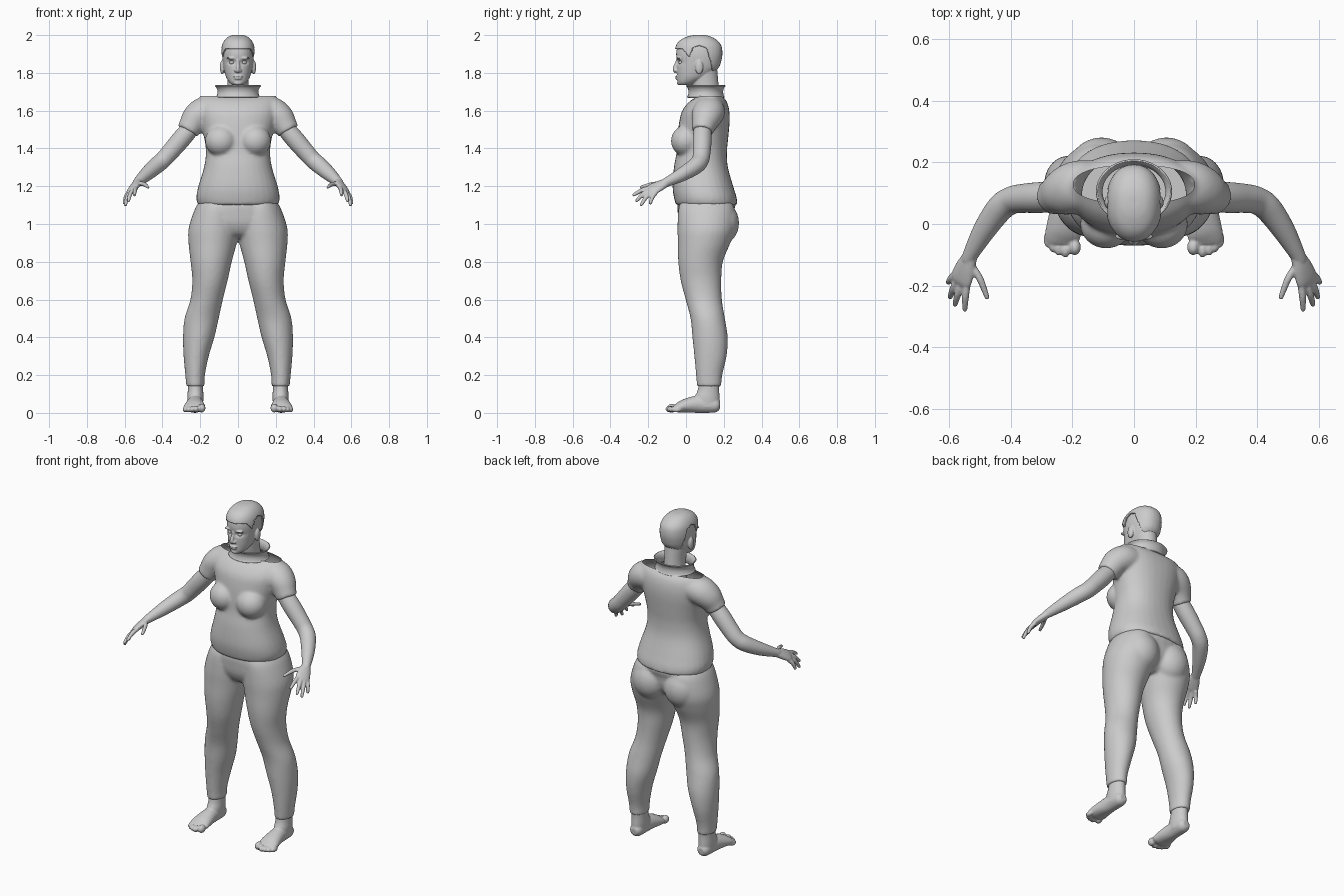
import bpy, bmesh, math
from mathutils import Vector, Matrix


def spline(rows, steps=5):
    """Catmull-Rom through rows of numbers."""
    out = []
    for i in range(len(rows) - 1):
        a, b, c, d = (rows[max(i - 1, 0)], rows[i], rows[i + 1], rows[min(i + 2, len(rows) - 1)])
        for s in range(steps):
            t = s / steps
            out.append([0.5 * (2 * q + (r - p) * t + (2 * p - 5 * q + 4 * r - w) * t * t
                               + (3 * q - p - 3 * r + w) * t ** 3) for p, q, r, w in zip(a, b, c, d)])
    return out + [list(rows[-1])]


def tube(bm, rows, hint=(1, 0, 0), flat=False, n=32, power=2.0, caps=True):
    """Loft ellipses (x, y, z, ra, rb) along a path."""
    pts, rings = spline(rows), []
    for i, (x, y, z, ra, rb) in enumerate(pts):
        u, v = Vector((1, 0, 0)), Vector((0, 1, 0))
        if not flat:
            t = (Vector(pts[min(i + 1, len(pts) - 1)][:3]) - Vector(pts[max(i - 1, 0)][:3])).normalized()
            u = Vector(hint)
            u = (u - t * u.dot(t)).normalized()
            v = t.cross(u)
        ring = []
        for k in range(n):
            c, s = math.cos(2 * math.pi * k / n), math.sin(2 * math.pi * k / n)
            c, s = (math.copysign(abs(w) ** (2 / power), w) for w in (c, s))
            ring.append(bm.verts.new(Vector((x, y, z)) + u * c * max(ra, .002) + v * s * max(rb, .002)))
        rings.append(ring)
    for a, b in zip(rings, rings[1:]):
        for k in range(n):
            bm.faces.new((a[k], a[(k + 1) % n], b[(k + 1) % n], b[k]))
    if caps:
        bm.faces.new(rings[0][::-1])
        bm.faces.new(rings[-1])


def sections(bm, rows, **kw):
    """Loft horizontal sections given as (z, x0, x1, y0, y1)."""
    tube(bm, [((a + b) / 2, (c + d) / 2, z, (b - a) / 2, (d - c) / 2) for z, a, b, c, d in rows], flat=True, **kw)


def centred(bm, rows, **kw):
    sections(bm, [(z, -w, w, a, b) for z, w, a, b in rows], **kw)


def ball(bm, c, r):
    bmesh.ops.create_uvsphere(bm, u_segments=24, v_segments=16, radius=1,
                              matrix=Matrix.Translation(c) @ Matrix.Diagonal((*r, 1)))


def mirror(bm):
    d = bmesh.ops.duplicate(bm, geom=bm.verts[:] + bm.edges[:] + bm.faces[:])['geom']
    for v in d:
        if isinstance(v, bmesh.types.BMVert):
            v.co.x *= -1
    bmesh.ops.reverse_faces(bm, faces=[f for f in d if isinstance(f, bmesh.types.BMFace)])


def finish(name, bm, voxel=0, smooth=4, thick=0, edit=None):
    """Fuse the pieces into one smooth skin, then make the object."""
    bmesh.ops.recalc_face_normals(bm, faces=bm.faces)
    me = bpy.data.meshes.new(name)
    bm.to_mesh(me)
    bm.free()
    ob = bpy.data.objects.new(name, me)
    bpy.context.collection.objects.link(ob)
    if voxel:
        m = ob.modifiers.new("fuse", 'REMESH')
        m.mode, m.voxel_size = 'VOXEL', voxel
        m = ob.modifiers.new("soften", 'SMOOTH')
        m.factor, m.iterations = 0.5, smooth
        dg = bpy.context.evaluated_depsgraph_get()
        ob.data = bpy.data.meshes.new_from_object(ob.evaluated_get(dg))
        ob.modifiers.clear()
    if edit:
        b = bmesh.new()
        b.from_mesh(ob.data)
        edit(b)
        b.to_mesh(ob.data)
        b.free()
    if thick:
        m = ob.modifiers.new("thickness", 'SOLIDIFY')
        m.thickness, m.offset = thick, -1
    ob.data.shade_smooth()
    return ob


# Shirt: sleeves and bust mirrored, torso, open top at the shoulders
bm = bmesh.new()
tube(bm, [(.08, .125, 1.60, .075, .07), (.17, .122, 1.595, .085, .08), (.22, .108, 1.565, .08, .075),
          (.25, .094, 1.52, .064, .064), (.268, .088, 1.49, .057, .058)], hint=(0, 1, 0))
ball(bm, (.09, 0, 1.44), (.085, .08, .082))
mirror(bm)
centred(bm, [(1.1, .213, -.053, .272), (1.14, .221, -.064, .268), (1.2, .21, -.071, .25),
             (1.3, .18, -.064, .222), (1.38, .17, -.05, .217), (1.46, .18, -.045, .224),
             (1.54, .2, -.036, .231), (1.6, .212, -.02, .229), (1.65, .208, .02, .215),
             (1.682, .195, .075, .185), (1.70, .16, .1, .16)], power=2.25)


def open_top(b):
    bmesh.ops.bisect_plane(b, geom=b.verts[:] + b.edges[:] + b.faces[:], plane_co=(0, 0, 1.677),
                           plane_no=(0, 0, 1), clear_outer=True)


finish("shirt", bm, .009, 6, edit=open_top)

# Trousers: legs and buttocks mirrored, pelvis between them
bm = bmesh.new()
sections(bm, [(.14, .178, .274, .058, .187), (.2, .175, .279, .053, .192), (.3, .155, .288, .044, .215),
              (.4, .125, .291, .034, .221), (.5, .102, .283, .024, .206), (.6, .08, .252, -.002, .19),
              (.7, .055, .242, -.028, .187), (.8, .033, .251, -.041, .195), (.9, .006, .262, -.043, .235),
              (.98, -.01, .261, -.045, .26), (1.08, 0, .228, -.04, .258), (1.13, .02, .195, -.02, .23)])
ball(bm, (.105, .185, 1.005), (.105, .096, .115))
mirror(bm)
centred(bm, [(.925, .1, .03, .18), (.95, .18, -.01, .21), (1.0, .24, -.036, .24),
             (1.06, .232, -.044, .25), (1.1, .211, -.045, .262), (1.13, .2, -.035, .25)], power=2.2)
finish("trousers", bm, .009, 5)

# Arms with palm and fingers
bm = bmesh.new()
tube(bm, [(x, y, z, r, r) for x, y, z, r in (
    (.235, .089, 1.525, .046), (.3, .086, 1.45, .05), (.36, .083, 1.38, .047), (.398, .076, 1.338, .045),
    (.435, .05, 1.307, .044), (.485, -.02, 1.263, .037), (.53, -.1, 1.222, .025), (.538, -.118, 1.213, .022))],
    hint=(0, 0, 1))
tube(bm, [(.52, -.085, 1.23, .02, .018), (.533, -.11, 1.217, .027, .021), (.547, -.145, 1.2, .037, .02),
          (.56, -.18, 1.182, .041, .016), (.565, -.197, 1.172, .03, .009)], hint=(.04, .035, -.025))
fingers = [((.54, -.19, 1.192), (.546, -.235, 1.178), (.548, -.278, 1.153)),
           ((.557, -.188, 1.18), (.571, -.228, 1.158), (.58, -.262, 1.122)),
           ((.57, -.177, 1.172), (.586, -.21, 1.143), (.596, -.238, 1.1)),
           ((.578, -.16, 1.166), (.594, -.178, 1.142), (.602, -.19, 1.108)),
           ((.53, -.13, 1.213), (.499, -.178, 1.211), (.476, -.238, 1.195))]
for a, b, c in fingers:
    e = Vector(c) + (Vector(c) - Vector(b)).normalized() * .003
    tube(bm, [(*a, .012, .012), (*b, .0115, .0115), (*c, .008, .008), (*e, .003, .003)], n=14)
mirror(bm)
finish("arms", bm, .0045, 2)

# Feet with toes
bm = bmesh.new()
sections(bm, [(.17, .184, .266, .07, .178), (.12, .184, .266, .062, .176), (.08, .183, .268, .045, .178),
              (.03, .186, .266, .04, .18)])
tube(bm, [(.226, .18, .038, .02, .02), (.226, .155, .04, .037, .038), (.227, .07, .046, .042, .046),
          (.229, .0, .038, .053, .037), (.231, -.04, .028, .058, .027), (.23, -.062, .024, .05, .016)])
for x, y, r in ((.192, -.075, .021), (.222, -.083, .016), (.244, -.077, .015), (.263, -.066, .014), (.28, -.05, .013)):
    ball(bm, (x, y, r + .004), (r * .95, .026, r * 1.1))
mirror(bm)
finish("feet", bm, .005, 2)

# Head: ears, brows and eyes mirrored, then skull, neck, nose and lips
skull = [(1.735, .028, -.034, .02), (1.75, .046, -.044, .06), (1.78, .064, -.047, .12),
         (1.82, .075, -.049, .165), (1.86, .081, -.048, .18), (1.9, .083, -.052, .185),
         (1.94, .077, -.044, .178), (1.97, .06, -.018, .152), (1.988, .036, .025, .115), (1.994, .01, .06, .085)]
bm = bmesh.new()
ball(bm, (.083, .07, 1.83), (.013, .021, .038))
ball(bm, (.034, -.04, 1.878), (.028, .012, .007))
ball(bm, (.012, -.052, 1.812), (.009, .011, .008))
mirror(bm)
centred(bm, skull, power=2.2)
centred(bm, [(1.6, .075, .04, .19), (1.68, .06, .045, .178), (1.74, .056, .032, .172), (1.82, .06, .03, .165)])
tube(bm, [(0, -.04, 1.875, .007, .01), (0, -.052, 1.845, .009, .01), (0, -.06, 1.818, .012, .011),
          (0, -.052, 1.803, .009, .008)])
ball(bm, (0, -.046, 1.781), (.025, .011, .006))
ball(bm, (0, -.045, 1.770), (.021, .011, .006))
ball(bm, (0, -.034, 1.747), (.022, .014, .013))


def eye_sockets(b):
    for v in b.verts:
        if v.co.y < 0:
            d = ((abs(v.co.x) - .033) / .02) ** 2 + ((v.co.z - 1.856) / .011) ** 2
            v.co.y += .012 * math.exp(-d)


finish("head", bm, .004, 2, edit=eye_sockets)

bm = bmesh.new()
ball(bm, (.032, -.026, 1.855), (.013, .013, .011))
mirror(bm)
finish("eyes", bm)

# Hair: enlarged skull cap trimmed along the hairline
hairline = [(-.2, 1.922), (-.02, 1.93), (.015, 1.885), (.035, 1.93), (.07, 1.948), (.11, 1.93),
            (.132, 1.86), (.145, 1.79), (.16, 1.765), (.4, 1.765)]


def trim(b):
    def low(f):
        c = f.calc_center_median()
        for (y0, z0), (y1, z1) in zip(hairline, hairline[1:]):
            if y0 <= c.y < y1:
                return c.z < z0 + (z1 - z0) * (c.y - y0) / (y1 - y0)
    bmesh.ops.delete(b, geom=[f for f in b.faces if low(f)], context='FACES')


bm = bmesh.new()
centred(bm, [(z + .007, w + .008, a - .008, b + .008) for z, w, a, b in skull], power=2.2)
finish("hair", bm, .005, 3, thick=.007, edit=trim)

# Collar: flared ring around the neck
bm = bmesh.new()
centred(bm, [(z, r, .105 - r * .84, .105 + r * .84) for z, r in
             ((1.668, .113), (1.68, .106), (1.70, .102), (1.72, .107), (1.735, .119))], caps=False, n=40)
finish("collar", bm, thick=.006)
